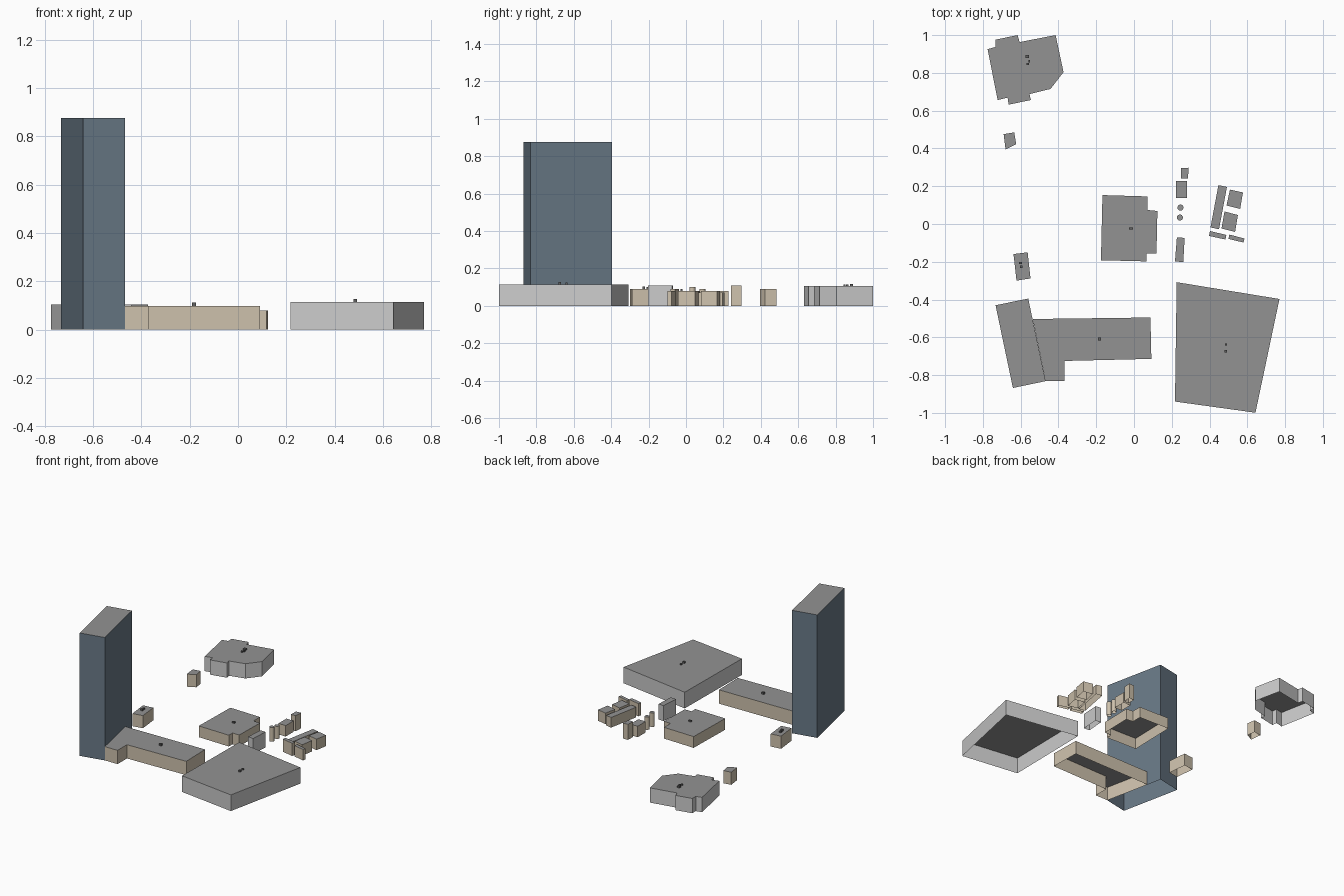
import bpy, bmesh, math


def material(name, rgb):
    m = bpy.data.materials.new(name)
    m.diffuse_color = (*rgb, 1)
    return m


ROOF = material("roof_grey", (0.29, 0.29, 0.29))
BEIGE = material("wall_beige", (0.62, 0.54, 0.42))
STONE = material("wall_light_grey", (0.56, 0.56, 0.54))
GLASS = material("wall_blue", (0.14, 0.19, 0.24))
UNIT = material("roof_unit_grey", (0.12, 0.12, 0.12))


def building(name, outline, height, wall=BEIGE, base=0.0, roof=ROOF):
    """Open-bottomed walls with a flat roof, raised from a plan outline."""
    area = sum(a[0] * b[1] - b[0] * a[1]
               for a, b in zip(outline, outline[1:] + outline[:1]))
    if area < 0:
        outline = outline[::-1]
    bm = bmesh.new()
    low = [bm.verts.new((x, y, base)) for x, y in outline]
    top = [bm.verts.new((x, y, height)) for x, y in outline]
    n = len(outline)
    for i in range(n):
        j = (i + 1) % n
        bm.faces.new((low[i], low[j], top[j], top[i]))
    bm.faces.new(top).material_index = 1
    mesh = bpy.data.meshes.new(name)
    bm.to_mesh(mesh)
    bm.free()
    mesh.materials.append(wall)
    mesh.materials.append(roof)
    ob = bpy.data.objects.new(name, mesh)
    bpy.context.collection.objects.link(ob)
    return ob


def rect(x, y, w, d):
    return [(x - w / 2, y - d / 2), (x + w / 2, y - d / 2),
            (x + w / 2, y + d / 2), (x - w / 2, y + d / 2)]


def circle(x, y, r, n=16):
    return [(x + r * math.cos(2 * math.pi * i / n),
             y + r * math.sin(2 * math.pi * i / n)) for i in range(n)]


# Tower and the low wing attached to it
building("tower", [(-.733, -.43), (-.56, -.395), (-.468, -.832), (-.641, -.868)],
         0.876, GLASS)
building("long_wing", [(-.536, -.503), (.087, -.495), (.092, -.714), (-.368, -.725),
                       (-.368, -.831), (-.468, -.831)], 0.098)

# Large blocks
building("corner_hall", [(.226, -.308), (.77, -.397), (.643, -.999), (.217, -.94)],
         0.115, STONE)
building("central_block", [(-.167, .153), (.071, .146), (.071, .074), (.124, .069),
                           (.119, -.156), (.066, -.156), (.066, -.198), (-.175, -.192)],
         0.08)
building("stepped_block", [(-.775, .926), (-.733, .937), (-.733, .976), (-.616, 1.0),
                           (-.606, .963), (-.415, 1.0), (-.373, .804), (-.442, .715),
                           (-.553, .688), (-.546, .656), (-.664, .632), (-.669, .669),
                           (-.722, .656)], 0.105, STONE)

# Detached small buildings on the left
building("north_house", [(-.69, .476), (-.634, .485), (-.624, .423), (-.68, .395)], 0.09)
building("west_house", [(-.638, -.159), (-.563, -.15), (-.548, -.288), (-.622, -.3)], 0.09)

# Column of small buildings and two round towers
building("column_house_north", [(.25, .296), (.289, .298), (.286, .241), (.249, .241)], 0.11)
building("column_house_middle", rect(.251, .182, .058, .09), 0.078)
building("column_house_south", [(.227, -.07), (.268, -.074), (.261, -.202), (.217, -.198)],
         0.11, STONE)
building("round_tower_north", circle(.246, .087, .016), 0.09)
building("round_tower_south", circle(.243, .034, .016), 0.1)

# Cluster of row houses on the right
building("row_long", [(.447, .206), (.492, .196), (.45, -.028), (.405, -.018)], 0.072)
building("row_north", [(.508, .182), (.577, .167), (.562, .08), (.49, .098)], 0.078)
building("row_middle", [(.479, .066), (.55, .048), (.535, -.042), (.463, -.024)], 0.078)
building("row_south_left", [(.402, -.037), (.489, -.058), (.484, -.082), (.397, -.063)], 0.09)
building("row_south_right", [(.505, -.056), (.585, -.077), (.58, -.098), (.5, -.079)], 0.078)

# Rooftop units: x, y, width, depth, roof height, top height
units = [(.486, -.639, .011, .011, .115, .124), (.486, -.674, .014, .014, .115, .127),
         (-.183, -.608, .017, .015, .098, .112), (-.016, -.024, .02, .012, .08, .09),
         (-.601, -.206, .014, .012, .09, .1), (-.597, -.226, .014, .013, .09, .104),
         (-.565, .886, .018, .016, .105, .117), (-.555, .862, .009, .012, .105, .115),
         (-.562, .848, .013, .01, .105, .115)]
for i, (x, y, w, d, base, top) in enumerate(units):
    building(f"roof_unit_{i + 1}", rect(x, y, w, d), top, UNIT, base, UNIT)
